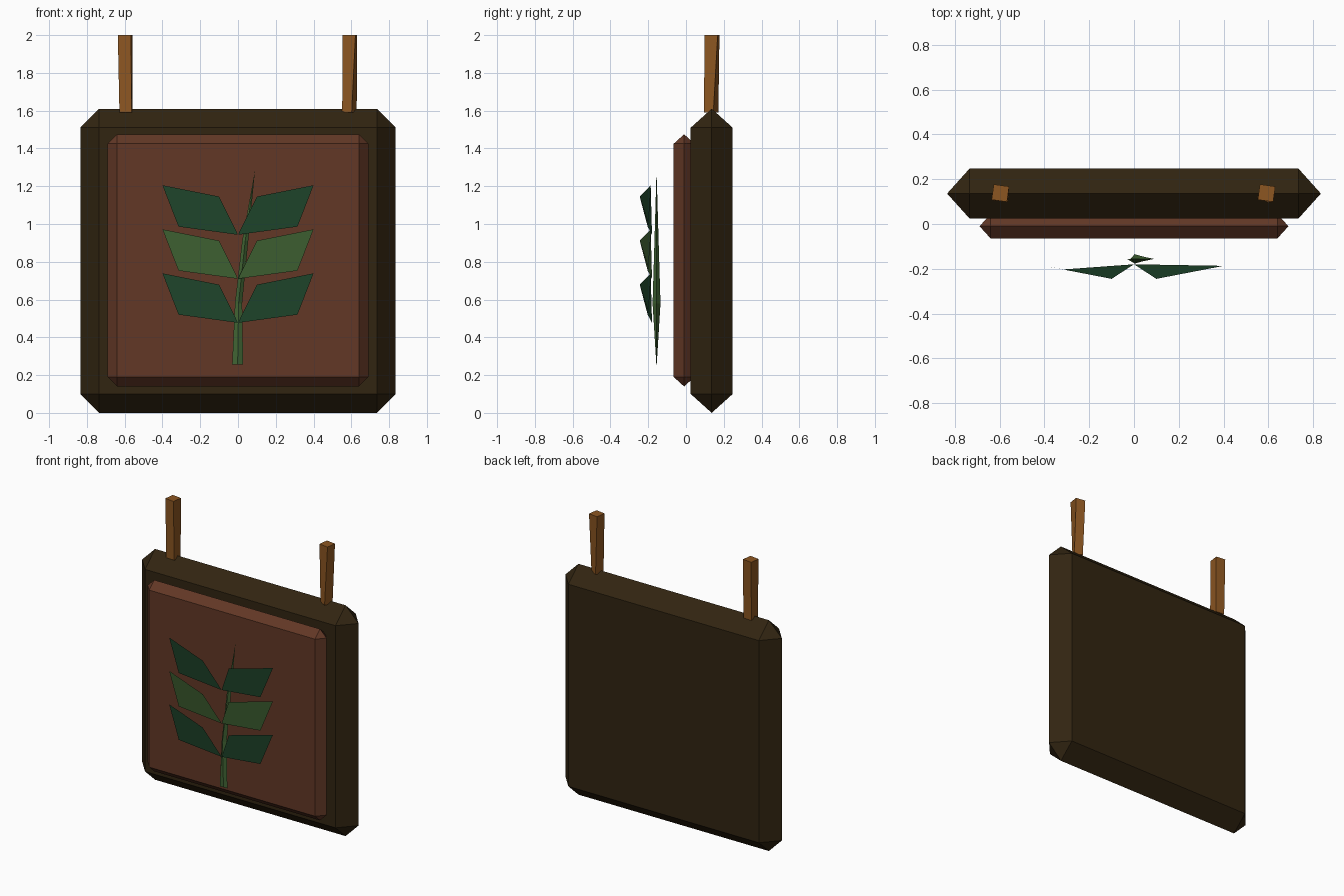
import bpy, bmesh, math
from mathutils import Vector

if "Cube" in bpy.data.objects:
    bpy.data.objects.remove(bpy.data.objects["Cube"])


def material(name, rgb):
    m = bpy.data.materials.new(name)
    m.diffuse_color = (*rgb, 1)
    m.use_nodes = True
    m.node_tree.nodes["Principled BSDF"].inputs["Base Color"].default_value = m.diffuse_color
    return m


DARK_WOOD = material("dark wood", (0.031, 0.018, 0.0055))
RED_WOOD = material("red wood", (0.122, 0.039, 0.019))
POST_WOOD = material("post wood", (0.265, 0.094, 0.0155))
DARK_GREEN = material("dark green", (0.015, 0.068, 0.027))
LIGHT_GREEN = material("light green", (0.054, 0.133, 0.035))


def add_object(name, bm, mat):
    mesh = bpy.data.meshes.new(name)
    bm.to_mesh(mesh)
    bm.free()
    mesh.materials.append(mat)
    obj = bpy.data.objects.new(name, mesh)
    bpy.context.collection.objects.link(obj)
    return obj


def pillow_board(name, half_w, z0, z1, y0, y1, bevel, mat):
    """Board whose bevels meet in a ridge half way through its depth."""
    bm = bmesh.new()
    mid, cz, hz = (y0 + y1) / 2, (z0 + z1) / 2, (z1 - z0) / 2
    for sx in (-1, 1):
        for sz in (-1, 1):
            inner_x, inner_z = sx * (half_w - bevel), cz + sz * (hz - bevel)
            for co in ((inner_x, y0, inner_z), (inner_x, y1, inner_z),
                       (sx * half_w, mid, inner_z), (inner_x, mid, cz + sz * hz)):
                bm.verts.new(co)
    bmesh.ops.convex_hull(bm, input=bm.verts[:])
    bmesh.ops.dissolve_limit(bm, angle_limit=0.01, verts=bm.verts[:], edges=bm.edges[:])
    bmesh.ops.recalc_face_normals(bm, faces=bm.faces[:])
    return add_object(name, bm, mat)


def loft(name, rings, mat):
    """Join rings of four points into a closed solid."""
    bm = bmesh.new()
    rows = [[bm.verts.new(p) for p in ring] for ring in rings]
    for a, b in zip(rows, rows[1:]):
        for i in range(4):
            j = (i + 1) % 4
            bm.faces.new((a[i], a[j], b[j], b[i]))
    bm.faces.new(rows[0])
    bm.faces.new(rows[-1])
    bmesh.ops.remove_doubles(bm, verts=bm.verts[:], dist=0.0005)
    bmesh.ops.recalc_face_normals(bm, faces=bm.faces[:])
    return add_object(name, bm, mat)


def square(x, y, z, radius, turn):
    return [(x + radius * math.cos(math.radians(45 + turn + 90 * i)),
             y + radius * math.sin(math.radians(45 + turn + 90 * i)), z) for i in range(4)]


# Sign boards
pillow_board("frame", 0.835, 0.0, 1.61, 0.025, 0.247, 0.1, DARK_WOOD)
pillow_board("panel", 0.69, 0.14, 1.475, -0.065, 0.045, 0.05, RED_WOOD)

# Slightly twisted hanging posts
loft("left_post", [square(-0.593, 0.135, 1.59, 0.046, -4),
                   square(-0.597, 0.138, 2.0, 0.049, -8)], POST_WOOD)
loft("right_post", [square(0.59, 0.133, 1.59, 0.04, -28),
                    square(0.592, 0.138, 2.0, 0.049, -8)], POST_WOOD)

# Stem: centre x, half width, half depth, height
stem = [(-0.002, 0.029, 0.001, 0.255), (0.003, 0.019, 0.021, 0.58),
        (0.038, 0.016, 0.011, 0.91), (0.09, 0.0, 0.0, 1.285)]
loft("stem", [[(x - w, -0.156, z), (x, -0.156 - d, z), (x + w, -0.156, z),
               (x, -0.156 + d, z)] for x, w, d, z in stem], LIGHT_GREEN)

# Three mirrored pairs of leaves
LEAF = [(0, -0.18, 0), (0.315, -0.203, 0.043), (0.4, -0.187, 0.262), (0.1, -0.245, 0.202)]
for i, (label, mat) in enumerate((("lower", DARK_GREEN), ("middle", LIGHT_GREEN),
                                  ("upper", DARK_GREEN))):
    for side, s in (("left", -1), ("right", 1)):
        bm = bmesh.new()
        verts = [bm.verts.new((s * x, y, z + 0.477 + 0.233 * i)) for x, y, z in LEAF]
        face = bm.faces.new(verts if s > 0 else verts[::-1])
        face.normal_update()
        if face.normal.dot(Vector((0, -1, 0))) < 0:
            face.normal_flip()
        add_object(f"{label}_{side}_leaf", bm, mat)
